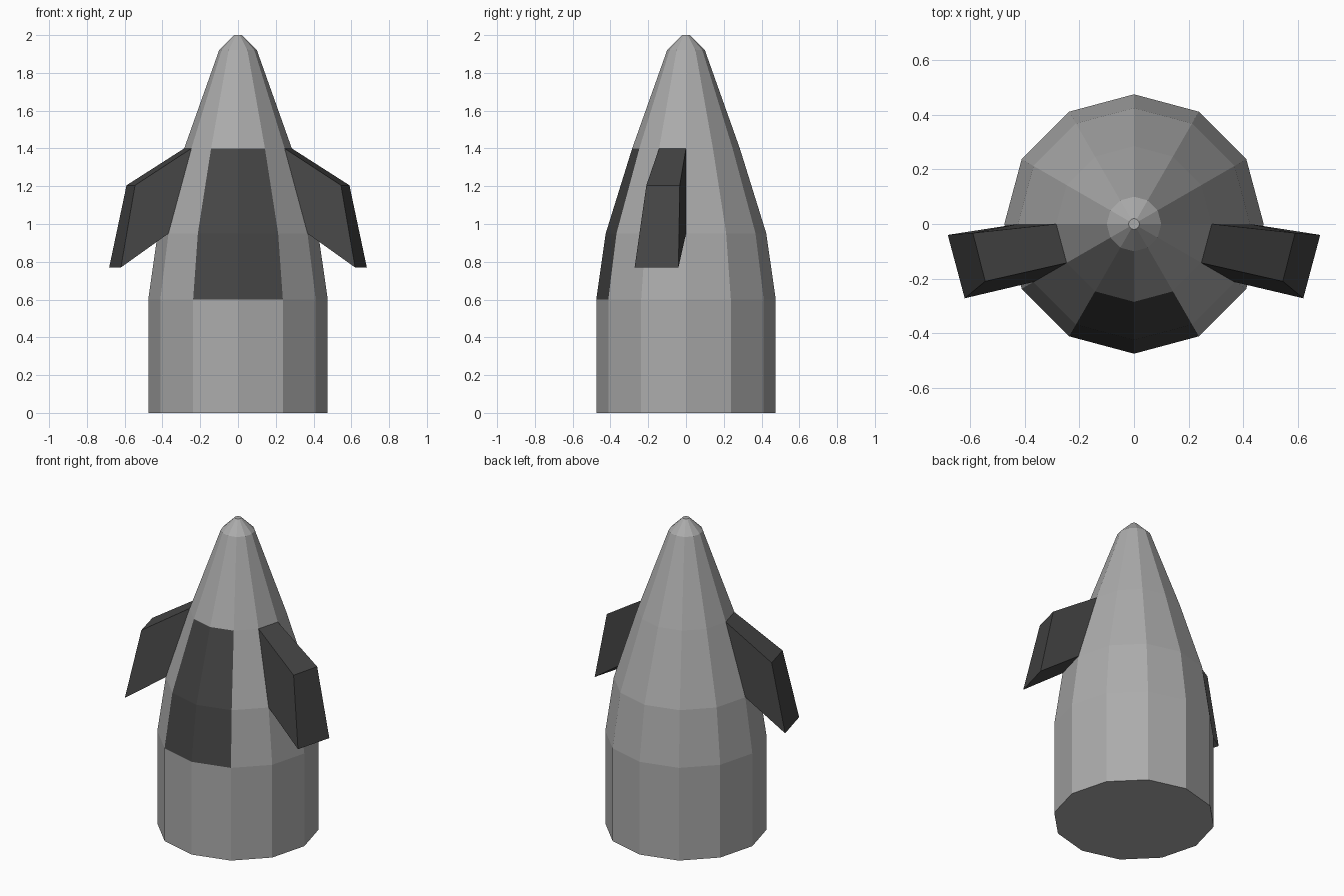
import bpy, bmesh, math

if "Cube" in bpy.data.objects:
    bpy.data.objects.remove(bpy.data.objects["Cube"])

SIDES = 12
PROFILE = [(0.475, 0), (0.475, 0.6), (0.425, 0.95), (0.285, 1.4), (0.1, 1.92), (0.02, 2.0)]

dark = bpy.data.materials.new("dark_grey")
dark.diffuse_color = (0.06, 0.06, 0.06, 1)
dark.use_nodes = True
dark.node_tree.nodes["Principled BSDF"].inputs["Base Color"].default_value = dark.diffuse_color
mid = bpy.data.materials.new("mid_grey")
mid.diffuse_color = (0.41, 0.41, 0.41, 1)
mid.use_nodes = True
mid.node_tree.nodes["Principled BSDF"].inputs["Base Color"].default_value = mid.diffuse_color


def finish(name, bm, mats):
    bmesh.ops.recalc_face_normals(bm, faces=bm.faces)
    mesh = bpy.data.meshes.new(name)
    bm.to_mesh(mesh)
    bm.free()
    for m in mats:
        mesh.materials.append(m)
    obj = bpy.data.objects.new(name, mesh)
    bpy.context.collection.objects.link(obj)
    return obj


def corner(r, z, i):
    a = math.tau * i / SIDES
    return (r * math.cos(a), r * math.sin(a), z)


# Body: twelve-sided turned profile with a dark two-facet front panel
bm = bmesh.new()
rings = [[bm.verts.new(corner(r, z, i)) for i in range(SIDES)] for r, z in PROFILE]
for level, (lo, hi) in enumerate(zip(rings, rings[1:])):
    for i in range(SIDES):
        j = (i + 1) % SIDES
        if level == 2 and i in (6, 11):
            continue  # openings where the side flaps grow out
        face = bm.faces.new((lo[i], lo[j], hi[j], hi[i]))
        face.material_index = int(level in (1, 2) and i in (8, 9))
bm.faces.new(rings[0][::-1])
bm.faces.new(rings[-1])
finish("body", bm, [mid, dark])

# Side flaps: drawn out and down from one body facet, mirrored to the left
root = [corner(0.425, 0.95, 0), corner(0.285, 1.4, 0),
        corner(0.285, 1.4, -1), corner(0.425, 0.95, -1)]
tip = [(0.682, -0.04, 0.77), (0.59, -0.033, 1.205),
       (0.545, -0.21, 1.205), (0.62, -0.272, 0.77)]
bm = bmesh.new()
a = [bm.verts.new(p) for p in root]
b = [bm.verts.new(p) for p in tip]
for i in range(4):
    j = (i + 1) % 4
    bm.faces.new((a[i], a[j], b[j], b[i]))
bm.faces.new(b)
bm.faces.new(a[::-1])
flaps = finish("side_flaps", bm, [dark])
flaps.modifiers.new("mirror", 'MIRROR').use_axis[0] = True
